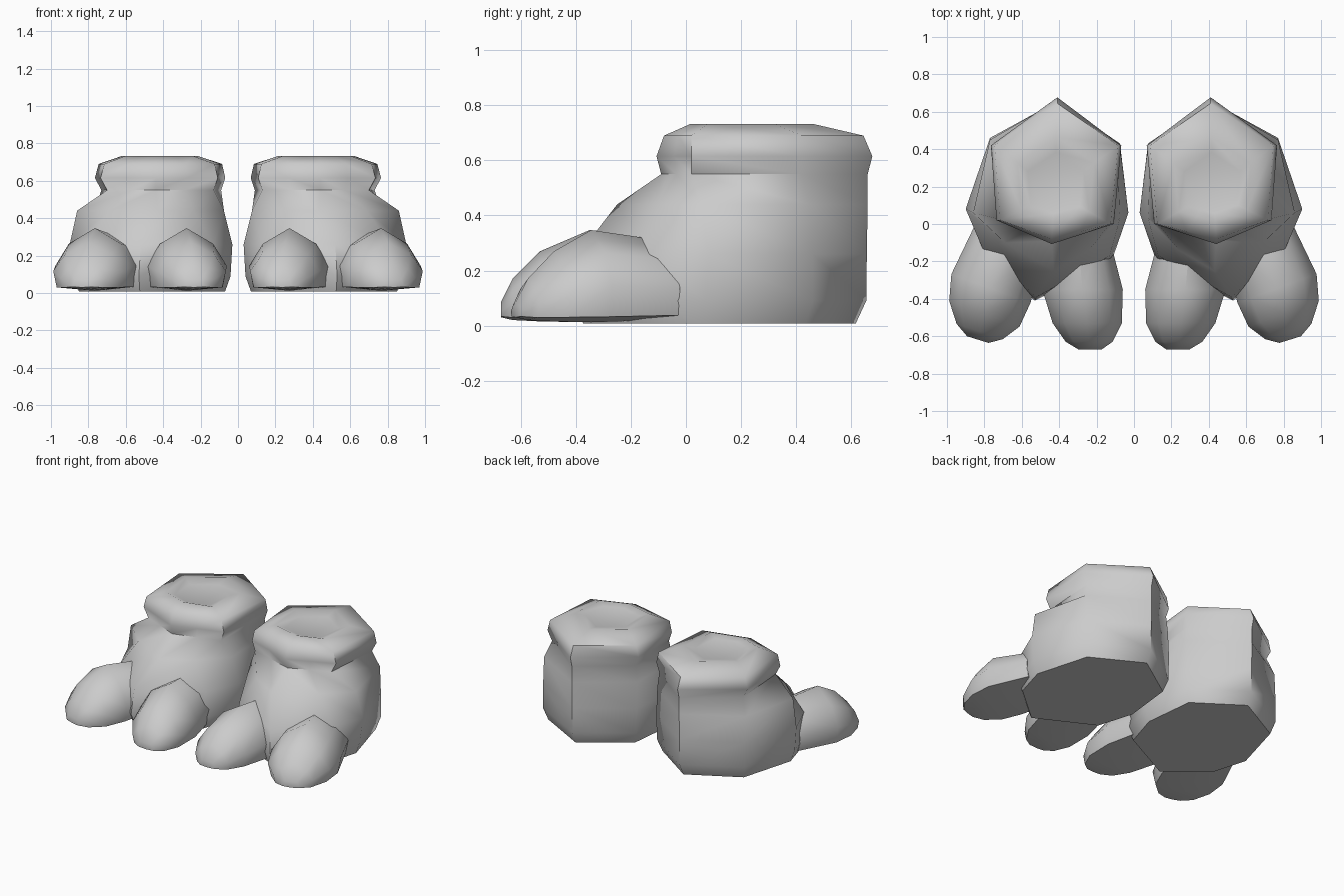
import bpy
import bmesh
import math
from mathutils import Vector

cube = bpy.data.objects.get("Cube")
if cube:
    bpy.data.objects.remove(cube)

grey = bpy.data.materials.new("stone grey")
grey.use_nodes = True
colour = (0.6, 0.6, 0.6, 1)
grey.diffuse_color = colour
grey.node_tree.nodes["Principled BSDF"].inputs["Base Color"].default_value = colour


def loft(name, rings, side):
    """Skin a stack of rings, cap both ends; side = 1 left, -1 right."""
    bm = bmesh.new()
    loops = [[bm.verts.new((p[0] * side, p[1], p[2])) for p in r] for r in rings]
    n = len(loops[0])
    for a, b in zip(loops, loops[1:]):
        for i in range(n):
            j = (i + 1) % n
            bm.faces.new((a[i], a[j], b[j], b[i]))
    bm.faces.new(loops[0])
    bm.faces.new(loops[-1])
    bmesh.ops.recalc_face_normals(bm, faces=bm.faces)
    mesh = bpy.data.meshes.new(name)
    bm.to_mesh(mesh)
    bm.free()
    mesh.materials.append(grey)
    obj = bpy.data.objects.new(name, mesh)
    bpy.context.collection.objects.link(obj)
    bpy.ops.object.select_all(action='DESELECT')
    obj.select_set(True)
    bpy.context.view_layer.objects.active = obj
    bpy.ops.object.shade_smooth_by_angle(angle=math.radians(60))


def inset(ring, amount, z):
    """Copy a ring, pulled towards its centre, at a new height."""
    c = sum((Vector(p) for p in ring), Vector()) / len(ring)
    out = [Vector(p).lerp(c, amount) for p in ring]
    return [(p.x, p.y, z) for p in out]


def cuff_ring(z, out_x, in_x, back, front, dip=0.0):
    """Six-cornered ankle ring with two extra points on its front edges."""
    of, fr, inn = (out_x - .03, .02), (.44, front), (in_x + .04, .0)
    mid = lambda a, b: ((a[0] + b[0]) / 2, (a[1] + b[1]) / 2)
    pts = [(.41, back), (out_x, .42), of, mid(of, fr), fr, mid(inn, fr), inn, (in_x, .42)]
    return [(x, y, z) for x, y in pts]


def foot_ring(z, pts):
    return [(x, y, z) for x, y in pts]


# Foot body from sole to ankle
base = [(.41, .655), (.77, .46), (.88, .07), (.81, -.17),
        (.53, -.41), (.12, -.2), (.04, .06), (.08, .43)]
wide = [(.41, .657), (.77, .46), (.9, .08), (.81, -.13),
        (.52, -.39), (.13, -.17), (.03, .06), (.075, .43)]
instep = [(.41, .66), (.77, .45), (.86, .06), (.69, -.1),
          (.43, -.25), (.24, -.14), (.075, .03), (.075, .42)]
low = foot_ring(.09, base)
lip = cuff_ring(.69, .745, .085, .645, -.08)
body = [inset(low, .07, .008), low, foot_ring(.26, wide), foot_ring(.44, instep),
        cuff_ring(.55, .73, .09, .66, -.09), cuff_ring(.615, .765, .068, .677, -.107),
        lip, inset(lip, .38, .732), inset(lip, .55, .715)]


def toe(path):
    """Six-sided toe; each section is centre, half width, floor, side and top heights."""
    rings = []
    for x, y, turn, w, floor, top in path:
        h = top - floor
        section = [(0, 1), (.66, .75), (1, .4), (.9, .06), (0, 0),
                   (-.9, .06), (-1, .4), (-.66, .75)]
        rings.append([(x + u * w * math.cos(turn), y + u * w * math.sin(turn),
                       floor + v * h) for u, v in section])
    return rings


inner_toe = toe([(.30, -.08, 0, .17, .02, .32), (.275, -.35, 0, .215, .012, .347),
                 (.25, -.53, 0, .185, .015, .27), (.24, -.63, 0, .125, .02, .17),
                 (.235, -.672, 0, .06, .03, .085)])
outer_toe = toe([(.67, -.09, .35, .2, .02, .31), (.765, -.345, .35, .225, .012, .347),
                 (.80, -.48, .35, .2, .015, .27), (.825, -.575, .32, .13, .02, .17),
                 (.835, -.618, .3, .06, .03, .085)])

for label, side in (("left", 1), ("right", -1)):
    loft(label + "_foot", body, side)
    loft(label + "_inner_toe", inner_toe, side)
    loft(label + "_outer_toe", outer_toe, side)
